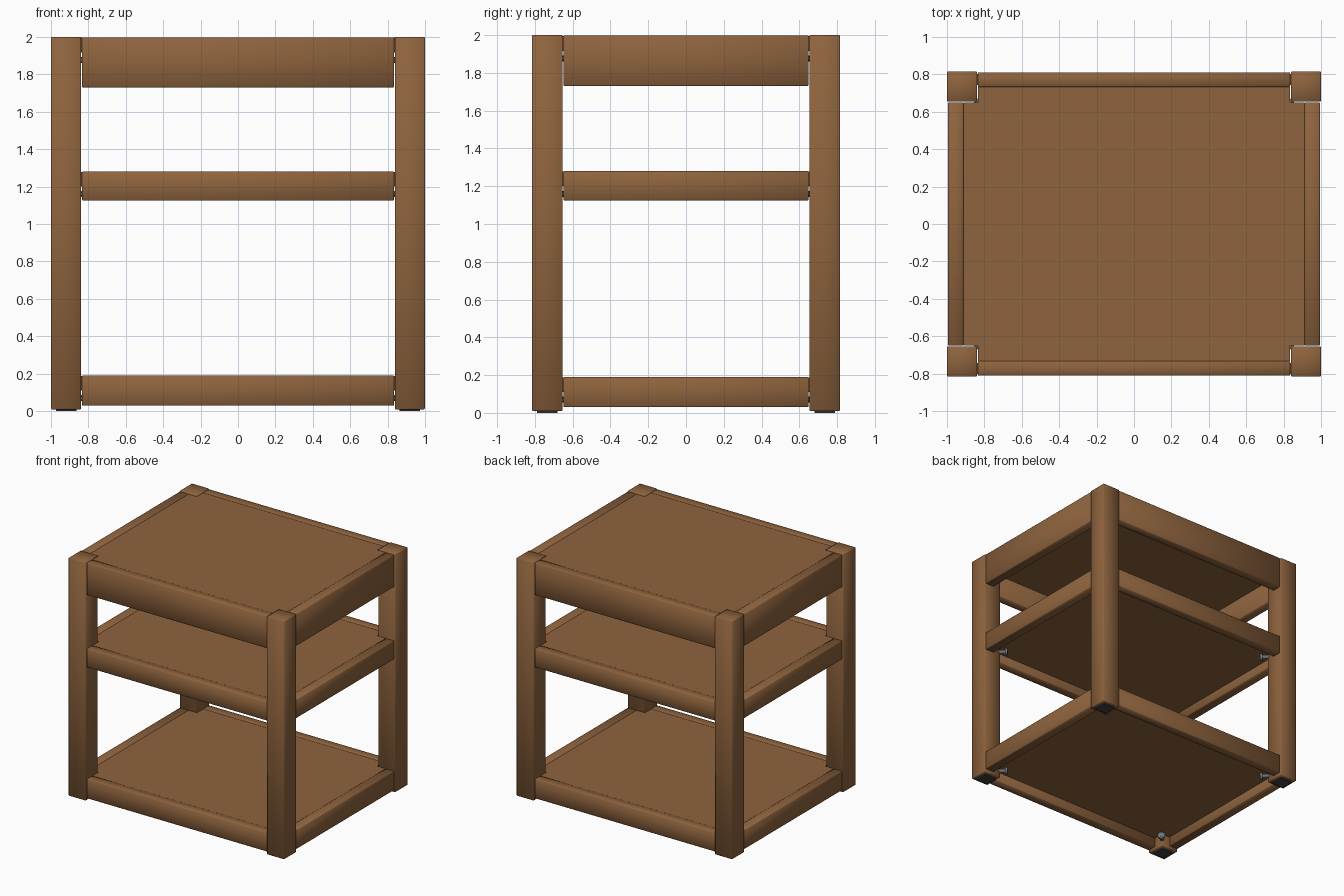
import bpy, bmesh, math
from mathutils import Matrix, Vector

if "Cube" in bpy.data.objects:
    bpy.data.objects.remove(bpy.data.objects["Cube"])


def material(name, rgb):
    m = bpy.data.materials.new(name)
    m.diffuse_color = (*rgb, 1)
    m.use_nodes = True
    m.node_tree.nodes["Principled BSDF"].inputs["Base Color"].default_value = m.diffuse_color
    return m


WOOD = material("warm brown wood", (0.27, 0.125, 0.047))
RUBBER = material("dark grey rubber", (0.05, 0.05, 0.055))
STEEL = material("grey steel", (0.16, 0.17, 0.18))


def finish(name, bm, mat):
    me = bpy.data.meshes.new(name)
    bm.to_mesh(me)
    bm.free()
    me.materials.append(mat)
    ob = bpy.data.objects.new(name, me)
    bpy.context.collection.objects.link(ob)
    return ob


def smooth(ob, angle):
    bpy.ops.object.select_all(action='DESELECT')
    ob.select_set(True)
    bpy.context.view_layer.objects.active = ob
    bpy.ops.object.shade_smooth_by_angle(angle=math.radians(angle))


def box(name, lo, hi, mat, bevel=0.0):
    lo, hi = Vector(lo), Vector(hi)
    bm = bmesh.new()
    bmesh.ops.create_cube(bm, size=1, matrix=Matrix.Translation((lo + hi) / 2)
                          @ Matrix.Diagonal((*(hi - lo), 1)))
    if bevel:
        bmesh.ops.bevel(bm, geom=bm.edges[:], offset=bevel, segments=1,
                        affect='EDGES')
    ob = finish(name, bm, mat)
    if bevel:
        smooth(ob, 60)
    return ob


def bolt(name, start, direction, radius, length):
    d = Vector(direction).normalized()
    rot = d.to_track_quat('Z', 'Y').to_matrix().to_4x4()
    bm = bmesh.new()
    bmesh.ops.create_cone(bm, cap_ends=True, segments=16, radius1=radius,
                          radius2=radius, depth=length,
                          matrix=Matrix.Translation(Vector(start) + d * length / 2) @ rot)
    smooth(finish(name, bm, STEEL), 40)


# outer half sizes, inner leg corner
X, Y = 0.998, 0.815
LX, LY = 0.838, 0.653
# name, underside and top of each level of rails
LEVELS = (("top", 1.73, 1.997), ("middle", 1.125, 1.28), ("bottom", 0.03, 0.19))
PANEL = 0.08

# legs with foot pads
for sx, side in ((-1, "left"), (1, "right")):
    for sy, end in ((-1, "front"), (1, "back")):
        xs = sorted((sx * LX, sx * X))
        ys = sorted((sy * LY, sy * Y))
        box(f"{end}_{side}_leg", (xs[0], ys[0], 0.01), (xs[1], ys[1], 2.0), WOOD, 0.004)
        cx, cy = sum(xs) / 2, sum(ys) / 2
        box(f"{end}_{side}_foot_pad", (cx - 0.055, cy - 0.055, 0),
            (cx + 0.055, cy + 0.055, 0.011), RUBBER)

for level, z0, z1 in LEVELS:
    # front and back rails
    for sy, end in ((-1, "front"), (1, "back")):
        ys = sorted((sy * 0.733, sy * 0.81))
        box(f"{level}_{end}_rail", (-0.834, ys[0], z0), (0.834, ys[1], z1), WOOD, 0.004)
        if sy: # rail tongues closing the joint at the upper end
            for sx in (-1, 1):
                xs = sorted((sx * 0.825, sx * 0.845))
                box(f"{level}_{end}_tongue", (xs[0], ys[0] + 0.01, z1 - PANEL),
                    (xs[1], ys[1] - 0.01, z1 - 0.004), WOOD)
    # side rails
    for sx, side in ((-1, "left"), (1, "right")):
        xs = sorted((sx * 0.912, sx * 0.993))
        box(f"{level}_{side}_rail", (xs[0], -0.649, z0), (xs[1], 0.649, z1), WOOD, 0.004)
    # shelf panel, notched round the legs
    bm = bmesh.new()
    ax, ay, bx, by = 0.912, 0.733, 0.834, 0.649
    quarter = [(ax, by), (bx, by), (bx, ay)]
    outline = (quarter + [(-x, y) for x, y in reversed(quarter)]
               + [(-x, -y) for x, y in quarter]
               + [(x, -y) for x, y in reversed(quarter)])
    f = bm.faces.new([bm.verts.new((x, y, z1 - PANEL)) for x, y in outline])
    ext = bmesh.ops.extrude_face_region(bm, geom=[f])
    bmesh.ops.translate(bm, vec=(0, 0, PANEL - 0.002),
                        verts=[v for v in ext["geom"] if isinstance(v, bmesh.types.BMVert)])
    bmesh.ops.recalc_face_normals(bm, faces=bm.faces)
    finish(f"{level}_panel", bm, WOOD)
    # corner bolts under the panel
    for sx in (-1, 1):
        for sy in (-1, 1):
            z = z1 - PANEL - 0.04
            bolt("corner_bolt", (sx * 0.845, sy * 0.66, z), (-sx, -sy, 0), 0.016, 0.07)
            bolt("corner_bolt_head", (sx * 0.81, sy * 0.625, z), (-sx, -sy, 0), 0.03, 0.02)
